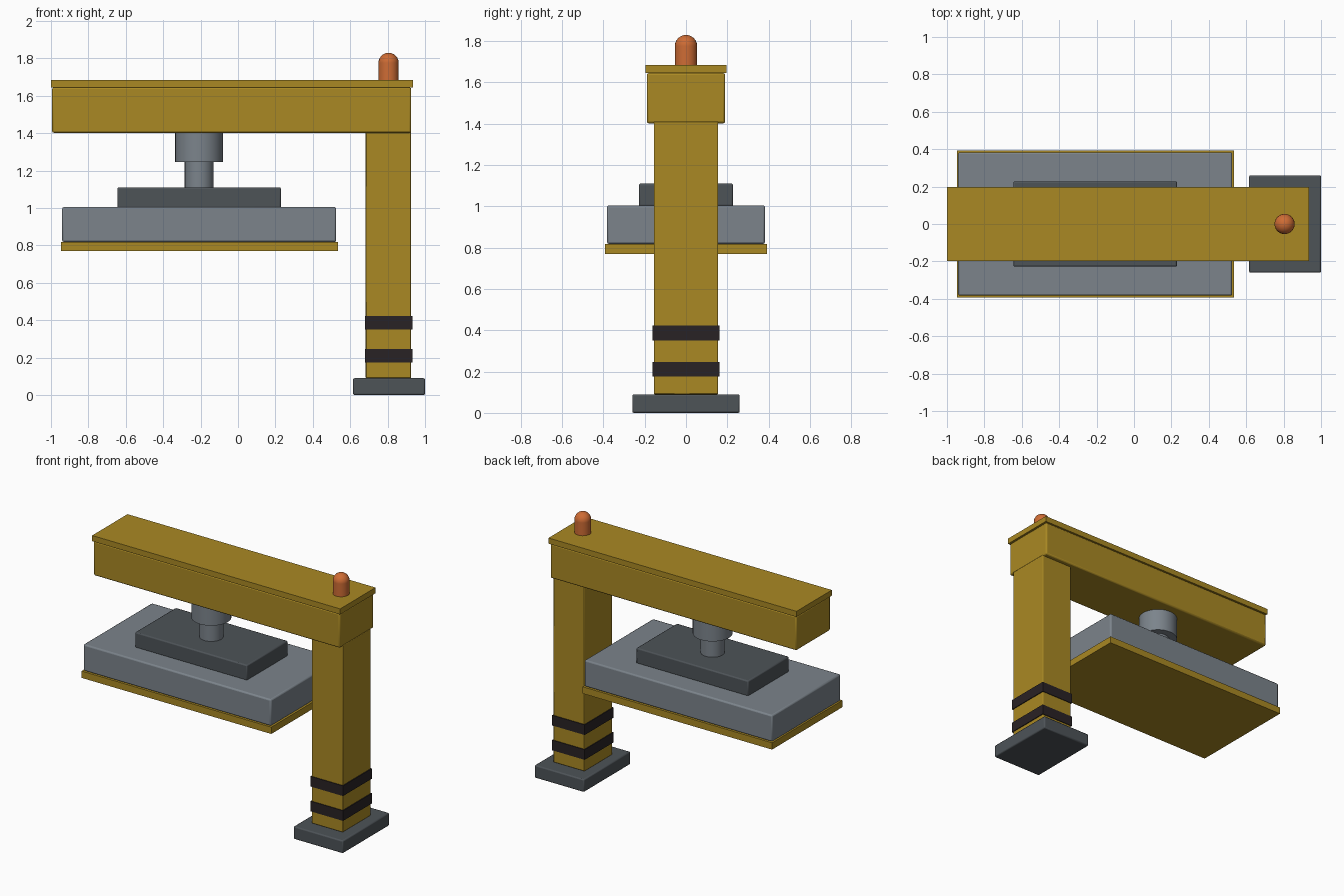
import bpy, math

if "Cube" in bpy.data.objects:
    bpy.data.objects.remove(bpy.data.objects["Cube"], do_unlink=True)


def material(name, rgb):
    m = bpy.data.materials.new(name)
    m.use_nodes = True
    m.diffuse_color = (*rgb, 1)
    m.node_tree.nodes["Principled BSDF"].inputs["Base Color"].default_value = (*rgb, 1)
    return m


YELLOW = material("yellow paint", (0.40, 0.25, 0.017))
GREY = material("grey steel", (0.20, 0.23, 0.26))
DARK = material("dark steel", (0.075, 0.087, 0.097))
BLACK = material("black stripe", (0.022, 0.016, 0.018))
ORANGE = material("orange lamp", (0.62, 0.15, 0.035))


def finish(obj, name, mat, bevel=0):
    obj.name = name
    obj.data.materials.append(mat)
    if bevel:
        mod = obj.modifiers.new("Soft edges", "BEVEL")
        mod.width = bevel
        mod.segments = 2
    bpy.ops.object.shade_smooth_by_angle(angle=math.radians(30))
    return obj


def box(name, mat, x, half_y, z, bevel=0):
    """Box spanning the x and z ranges, symmetric in y."""
    bpy.ops.mesh.primitive_cube_add(size=1, location=(sum(x) / 2, 0, sum(z) / 2))
    obj = bpy.context.object
    obj.scale = (x[1] - x[0], 2 * half_y, z[1] - z[0])
    bpy.ops.object.transform_apply(location=False, rotation=False, scale=True)
    return finish(obj, name, mat, bevel)


def cylinder(name, mat, x, radius, z, sides=32):
    bpy.ops.mesh.primitive_cylinder_add(vertices=sides, radius=radius,
                                        depth=z[1] - z[0], location=(x, 0, sum(z) / 2))
    return finish(bpy.context.object, name, mat)


# Standing frame
box("base_plate", DARK, (0.615, 1.0), 0.26, (0, 0.09), 0.008)
box("column", YELLOW, (0.683, 0.926), 0.156, (0.09, 1.41), 0.005)
for i, z in enumerate((0.175, 0.35)):
    box(f"column_stripe_{i + 1}", BLACK, (0.678, 0.932), 0.161, (z, z + 0.072))
box("beam", YELLOW, (-0.994, 0.926), 0.19, (1.402, 1.645), 0.01)
box("beam_cap", YELLOW, (-1.0, 0.935), 0.197, (1.645, 1.685))

# Press head hanging from the beam
PISTON_X = -0.208
cylinder("piston_sleeve", GREY, PISTON_X, 0.128, (1.245, 1.41))
cylinder("piston_rod", GREY, PISTON_X, 0.077, (1.10, 1.25))
box("mounting_block", DARK, (-0.645, 0.23), 0.228, (1.0, 1.11), 0.008)
box("press_head", GREY, (-0.94, 0.525), 0.383, (0.818, 1.005), 0.01)
box("press_plate", YELLOW, (-0.946, 0.534), 0.392, (0.77, 0.818))

# Warning lamp: short cylinder with a dome
LAMP_X, LAMP_R, LAMP_Z = 0.805, 0.054, 1.776
cylinder("lamp_body", ORANGE, LAMP_X, LAMP_R, (1.685, LAMP_Z), 24)
bpy.ops.mesh.primitive_uv_sphere_add(segments=24, ring_count=12, radius=LAMP_R,
                                     location=(LAMP_X, 0, LAMP_Z))
finish(bpy.context.object, "lamp_dome", ORANGE)
